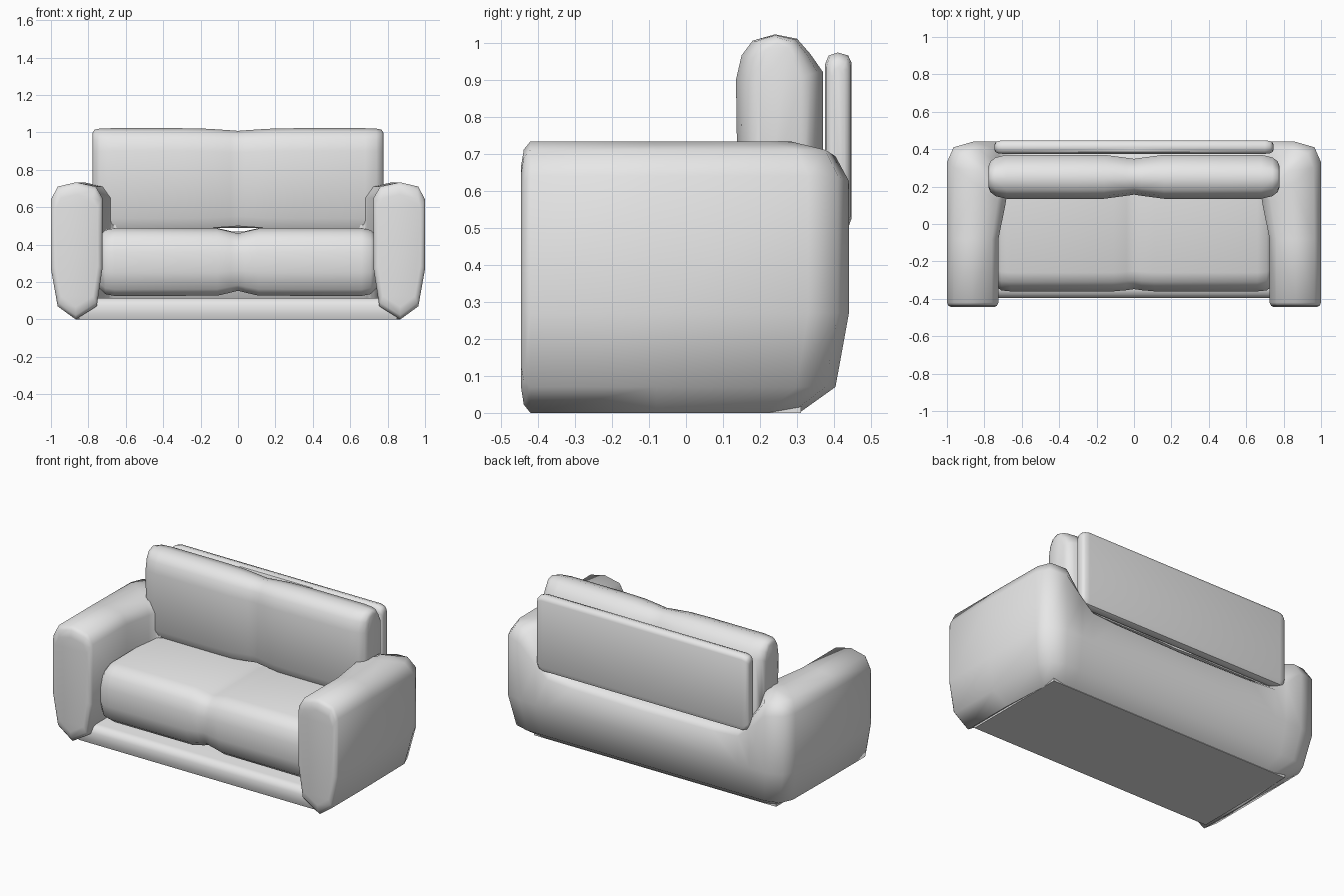
import bpy
import bmesh
import math

cube = bpy.data.objects.get("Cube")
if cube:
    bpy.data.objects.remove(cube, do_unlink=True)

fabric = bpy.data.materials.new("light_grey_fabric")
fabric.use_nodes = True
GREY = (0.8, 0.8, 0.8, 1)
fabric.diffuse_color = GREY
fabric.node_tree.nodes["Principled BSDF"].inputs["Base Color"].default_value = GREY


def loft_half(name, rings, cap_first=False, cap_last=False, angle=50):
    """Skin a row of closed rings on the +x side and mirror it over x = 0."""
    bm = bmesh.new()
    rows = [[bm.verts.new(p) for p in ring] for ring in rings]
    for a, b in zip(rows, rows[1:]):
        for i in range(len(a)):
            j = (i + 1) % len(a)
            bm.faces.new((a[i], a[j], b[j], b[i]))
    if cap_first:
        bm.faces.new(rows[0])
    if cap_last:
        bm.faces.new(rows[-1])
    bmesh.ops.recalc_face_normals(bm, faces=bm.faces)
    mesh = bpy.data.meshes.new(name)
    bm.to_mesh(mesh)
    bm.free()
    mesh.materials.append(fabric)
    obj = bpy.data.objects.new(name, mesh)
    bpy.context.collection.objects.link(obj)
    bpy.ops.object.select_all(action="DESELECT")
    obj.select_set(True)
    bpy.context.view_layer.objects.active = obj
    bpy.ops.object.shade_smooth_by_angle(angle=math.radians(angle))
    mirror = obj.modifiers.new("mirror", "MIRROR")
    mirror.use_clip = True
    return obj


def cushion(name, profile, stations):
    """Loft a (y, z) profile along x; each station is (x, y inset, z inset)."""
    ys, zs = zip(*profile)
    cy, cz = (min(ys) + max(ys)) / 2, (min(zs) + max(zs)) / 2
    hy, hz = max(ys) - cy, max(zs) - cz
    rings = [[(x, cy + (y - cy) * (1 - dy / hy), cz + (z - cz) * (1 - dz / hz))
              for y, z in profile] for x, dy, dz in stations]
    return loft_half(name, rings, cap_last=True)


# Body: arm section swept round the rear corner into the low back wall
SECTION = [(0.48, 0), (0.13, 0.07), (0, 0.27), (0, 0.64), (0.13, 0.71),
           (0.49, 0.733), (0.87, 0.71), (1, 0.65), (1, 0.27), (0.89, 0.07)]
SILL, TOP = 0.27, 0.733


def body_ring(outer, inner, top, shrink=0):
    ring = []
    for u, z in SECTION:
        if z > SILL:
            z = SILL + (z - SILL) * (top - SILL) / (TOP - SILL)
        u = 0.5 + (u - 0.5) * (1 - shrink)
        z = 0.37 + (z - 0.37) * (1 - shrink)
        ring.append((outer[0] + (inner[0] - outer[0]) * u,
                     outer[1] + (inner[1] - outer[1]) * u, z))
    return ring


body_path = [
    ((1, -0.445), (0.725, -0.445), TOP, 0.18),
    ((1, -0.438), (0.725, -0.438), TOP, 0.06),
    ((1, -0.42), (0.725, -0.42), TOP, 0),
    ((1, -0.08), (0.725, -0.08), TOP, 0),
    ((1, 0.33), (0.69, 0.09), TOP, 0),
    ((0.965, 0.41), (0.68, 0.15), TOP, 0),
    ((0.86, 0.44), (0.67, 0.16), 0.715, 0),
    ((0.75, 0.44), (0.66, 0.16), 0.58, 0),
    ((0.67, 0.44), (0.64, 0.16), 0.495, 0),
    ((0.5, 0.44), (0.5, 0.16), 0.48, 0),
    ((0, 0.44), (0, 0.16), 0.47, 0),
]
loft_half("arms_and_back_wall", [body_ring(*s) for s in body_path], cap_first=True)

# Base plate with a rolled front edge
cushion("base_plate",
        [(0.31, 0), (-0.385, 0), (-0.395, 0.03), (-0.395, 0.075),
         (-0.38, 0.105), (-0.35, 0.115), (0.31, 0.115)],
        [(0, 0, 0), (0.85, 0, 0)])

# Seat cushion, pinched at the middle seam
cushion("seat_cushion",
        [(0.25, 0.125), (-0.29, 0.125), (-0.335, 0.16), (-0.36, 0.25),
         (-0.36, 0.36), (-0.34, 0.43), (-0.31, 0.465), (-0.26, 0.487), (0.25, 0.49)],
        [(0, 0.012, 0.028), (0.04, 0.006, 0.018), (0.11, 0, 0.002),
         (0.66, 0, 0), (0.71, 0.005, 0.01), (0.74, 0.03, 0.04)])

# Back cushion, pinched at the middle seam
cushion("back_cushion",
        [(0.37, 0.5), (0.17, 0.485), (0.14, 0.54), (0.135, 0.9), (0.15, 0.965),
         (0.18, 1.005), (0.24, 1.022), (0.3, 1.01), (0.335, 0.97), (0.37, 0.92)],
        [(0, 0.022, 0.014), (0.04, 0.016, 0.011), (0.16, 0, 0.003),
         (0.3, 0, 0), (0.68, 0, 0), (0.74, 0.014, 0.002),
         (0.768, 0.035, 0.008), (0.778, 0.06, 0.025)])

# Rear support panel
cushion("back_panel",
        [(0.375, 0.52), (0.385, 0.497), (0.41, 0.488), (0.437, 0.497), (0.447, 0.525),
         (0.447, 0.945), (0.438, 0.965), (0.41, 0.973), (0.385, 0.965), (0.375, 0.94)],
        [(0, 0, 0), (0.7, 0, 0), (0.728, 0.003, 0.008),
         (0.74, 0.01, 0.02), (0.745, 0.02, 0.04)])
